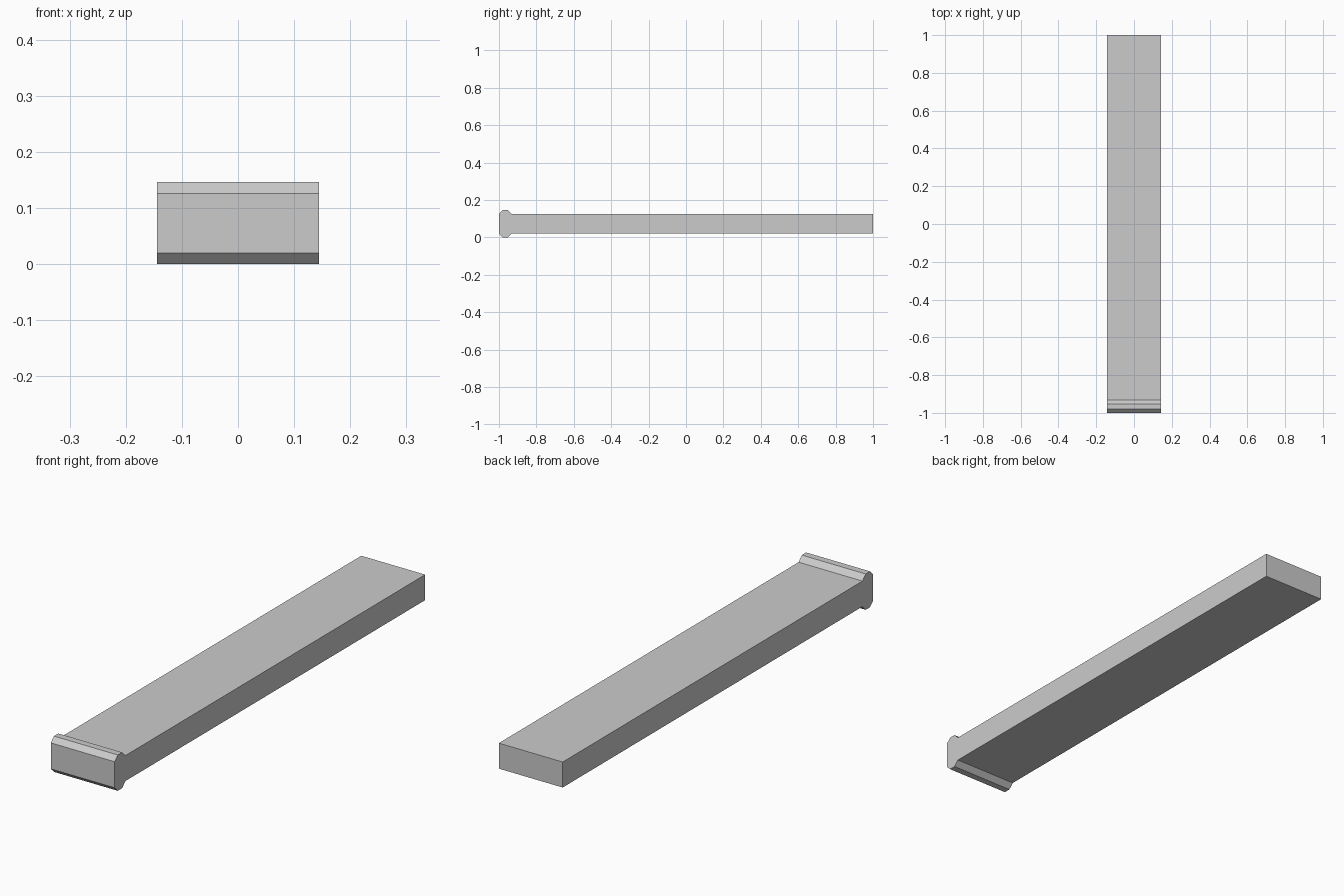
import bpy, bmesh

if "Cube" in bpy.data.objects:
    bpy.data.objects.remove(bpy.data.objects["Cube"])

HALF_WIDTH = 0.144
HEIGHT = 0.146

# Upper half of the side profile (y, z): chamfered lip at the front, flat bar behind
upper = [(-1.0, 0.126), (-0.98, HEIGHT), (-0.952, HEIGHT), (-0.931, 0.125), (1.0, 0.125)]
# Mirror about mid-height to close the outline
profile = upper + [(y, HEIGHT - z) for y, z in reversed(upper)]

# Extrude the profile across the width
bm = bmesh.new()
face = bm.faces.new([bm.verts.new((-HALF_WIDTH, y, z)) for y, z in profile])
extruded = bmesh.ops.extrude_face_region(bm, geom=[face])
verts = [g for g in extruded["geom"] if isinstance(g, bmesh.types.BMVert)]
bmesh.ops.translate(bm, verts=verts, vec=(2 * HALF_WIDTH, 0, 0))
bmesh.ops.recalc_face_normals(bm, faces=bm.faces)

mesh = bpy.data.meshes.new("lipped_bar")
bm.to_mesh(mesh)
bm.free()
bpy.context.collection.objects.link(bpy.data.objects.new("lipped_bar", mesh))
